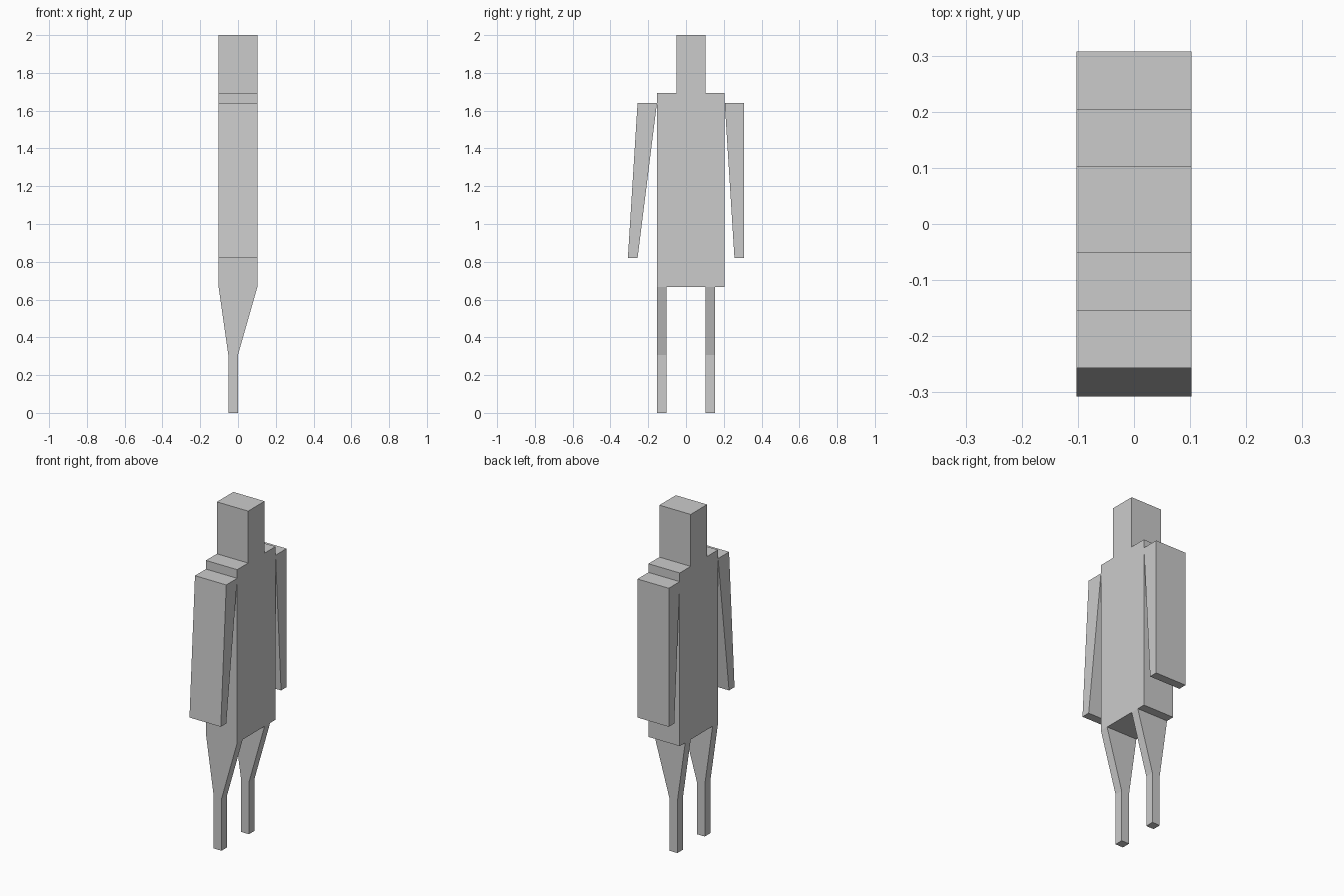
import bpy
import bmesh

if "Cube" in bpy.data.objects:
    bpy.data.objects.remove(bpy.data.objects["Cube"])

U = 2 / 39  # the model sits on a grid of 39 units in height


def loft(name, rings):
    """Stack rectangular sections (x0, x1, y0, y1, z), bottom to top, into a closed solid."""
    bm = bmesh.new()
    loops = []
    for x0, x1, y0, y1, z in rings:
        corners = [(x0, y0), (x1, y0), (x1, y1), (x0, y1)]
        loops.append([bm.verts.new((x * U, y * U, z * U)) for x, y in corners])
    for low, high in zip(loops, loops[1:]):
        for i in range(4):
            j = (i + 1) % 4
            bm.faces.new((low[i], low[j], high[j], high[i]))
    bm.faces.new(loops[0][::-1])
    bm.faces.new(loops[-1])
    bmesh.ops.recalc_face_normals(bm, faces=bm.faces[:])
    mesh = bpy.data.meshes.new(name)
    bm.to_mesh(mesh)
    bm.free()
    obj = bpy.data.objects.new(name, mesh)
    bpy.context.collection.objects.link(obj)
    return obj


# Torso and head
loft("torso", [(-2, 2, -3, 4, 13), (-2, 2, -3, 4, 33)])
loft("head", [(-2, 2, -1, 2, 33), (-2, 2, -1, 2, 39)])

# Arms, tapering towards the hand
loft("front_arm", [(-2, 2, -6, -5, 16), (-2, 2, -5, -3, 32)])
loft("back_arm", [(-2, 2, 5, 6, 16), (-2, 2, 4, 6, 32)])

# Legs: square shin, thigh widening up to the torso
for name, y in (("front_leg", -3), ("back_leg", 2)):
    loft(name, [(-1, 0, y, y + 1, 0), (-1, 0, y, y + 1, 6), (-2, 2, y, y + 1, 13)])
